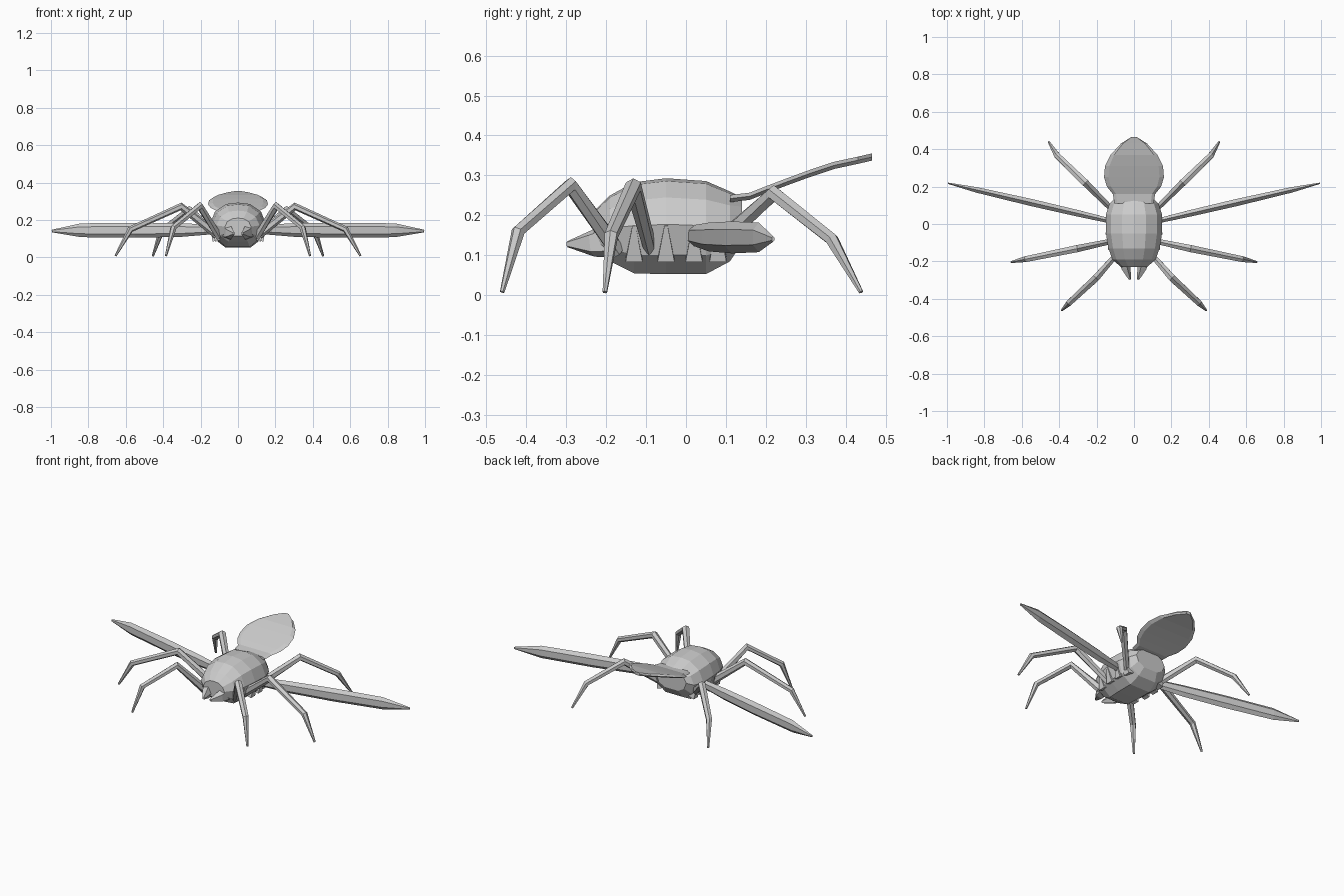
import bpy, bmesh, math
from mathutils import Vector

if "Cube" in bpy.data.objects:
    bpy.data.objects.remove(bpy.data.objects["Cube"])


def loft(name, rings, mirror=False):
    """Skin a list of equal-sized vertex rings and cap both ends."""
    bm = bmesh.new()
    loops = [[bm.verts.new(p) for p in ring] for ring in rings]
    n = len(loops[0])
    for a, b in zip(loops, loops[1:]):
        for i in range(n):
            j = (i + 1) % n
            bm.faces.new((a[i], a[j], b[j], b[i]))
    bm.faces.new(loops[0])
    bm.faces.new(loops[-1])
    bmesh.ops.recalc_face_normals(bm, faces=bm.faces)
    mesh = bpy.data.meshes.new(name)
    bm.to_mesh(mesh)
    bm.free()
    obj = bpy.data.objects.new(name, mesh)
    bpy.context.collection.objects.link(obj)
    if mirror:
        mod = obj.modifiers.new("mirror", 'MIRROR')
        mod.use_mirror_merge = False
    return obj


def limb(name, stations, sides=6):
    """Tapered limb: each station is (point, half width, half height)."""
    pts = [Vector(s[0]) for s in stations]
    plan = pts[-1] - pts[0]
    side = Vector((-plan.y, plan.x, 0)).normalized()
    rings = []
    for i, (_, w, h) in enumerate(stations):
        before = (pts[i] - pts[i - 1]).normalized() if i else Vector()
        after = (pts[i + 1] - pts[i]).normalized() if i < len(pts) - 1 else Vector()
        up = side.cross(before + after).normalized()
        rings.append([pts[i] + side * (w * math.cos(a)) + up * (h * math.sin(a))
                      for a in (math.tau * (k + 0.5) / sides for k in range(sides))])
    return loft(name, rings, mirror=True)


# Faceted body: cross-section (fraction of half width, fraction of height)
section = [(0, 1), (0.42, 0.97), (0.82, 0.8), (1, 0.52), (0.85, 0.2), (0.45, 0)]
section += [(-x, z) for x, z in reversed(section[1:])]
stations = [(-0.23, 0.07, 0.115, 0.21), (-0.19, 0.115, 0.085, 0.25),
            (-0.13, 0.137, 0.055, 0.283), (-0.05, 0.15, 0.053, 0.293),
            (0.05, 0.15, 0.053, 0.286), (0.11, 0.13, 0.085, 0.26),
            (0.14, 0.1, 0.13, 0.245)]
loft("body", [[(x * w, y, lo + z * (hi - lo)) for x, z in section]
              for y, w, lo, hi in stations])

# Flat upturned tail paddle
paddle = [(0.11, 0.105, 0.242), (0.16, 0.113, 0.248), (0.20, 0.145, 0.264),
          (0.25, 0.16, 0.283), (0.31, 0.155, 0.305), (0.37, 0.125, 0.325),
          (0.43, 0.07, 0.338), (0.465, 0.015, 0.346)]
loft("tail_paddle", [[(-w, y, z), (-w * 0.85, y, z + 0.009), (w * 0.85, y, z + 0.009),
                      (w, y, z), (w * 0.85, y, z - 0.009), (-w * 0.85, y, z - 0.009)]
                     for y, w, z in paddle])

# Fangs
limb("fang", [((0.055, -0.18, 0.14), 0.038, 0.05),
              ((0.045, -0.235, 0.13), 0.027, 0.035),
              ((0.022, -0.297, 0.128), 0.007, 0.008)], 5)

# Walking legs: root, knee, ankle, tip
legs = {
    "front_leg": [(0.10, -0.17, 0.11), (0.205, -0.29, 0.275), (0.345, -0.42, 0.16), (0.385, -0.46, 0.008)],
    "middle_leg": [(0.11, -0.09, 0.12), (0.305, -0.132, 0.272), (0.575, -0.187, 0.15), (0.655, -0.203, 0.008)],
    "rear_leg": [(0.11, 0.07, 0.12), (0.26, 0.22, 0.255), (0.41, 0.365, 0.14), (0.455, 0.438, 0.008)],
}
for name, (root, knee, ankle, tip) in legs.items():
    limb(name, [(root, 0.016, 0.024), (knee, 0.022, 0.021),
                (ankle, 0.018, 0.017), (tip, 0.006, 0.006)])

# Long straight swimming legs, tall and thin
limb("long_leg", [((0.12, 0.015, 0.15), 0.015, 0.025), ((0.30, 0.057, 0.146), 0.02, 0.036),
                  ((0.55, 0.115, 0.145), 0.022, 0.04), ((0.84, 0.182, 0.145), 0.017, 0.037),
                  ((0.995, 0.218, 0.141), 0.004, 0.007)])

# Leg sockets on the lower flanks
for i, y in enumerate((-0.13, -0.05, 0.02, 0.08)):
    x = 0.118 if abs(y + 0.02) < 0.08 else 0.105
    limb("leg_socket_%d" % (i + 1), [((x, y, 0.09), 0.03, 0.026),
                                     ((x + 0.03, y, 0.175), 0.006, 0.006)], 4)
